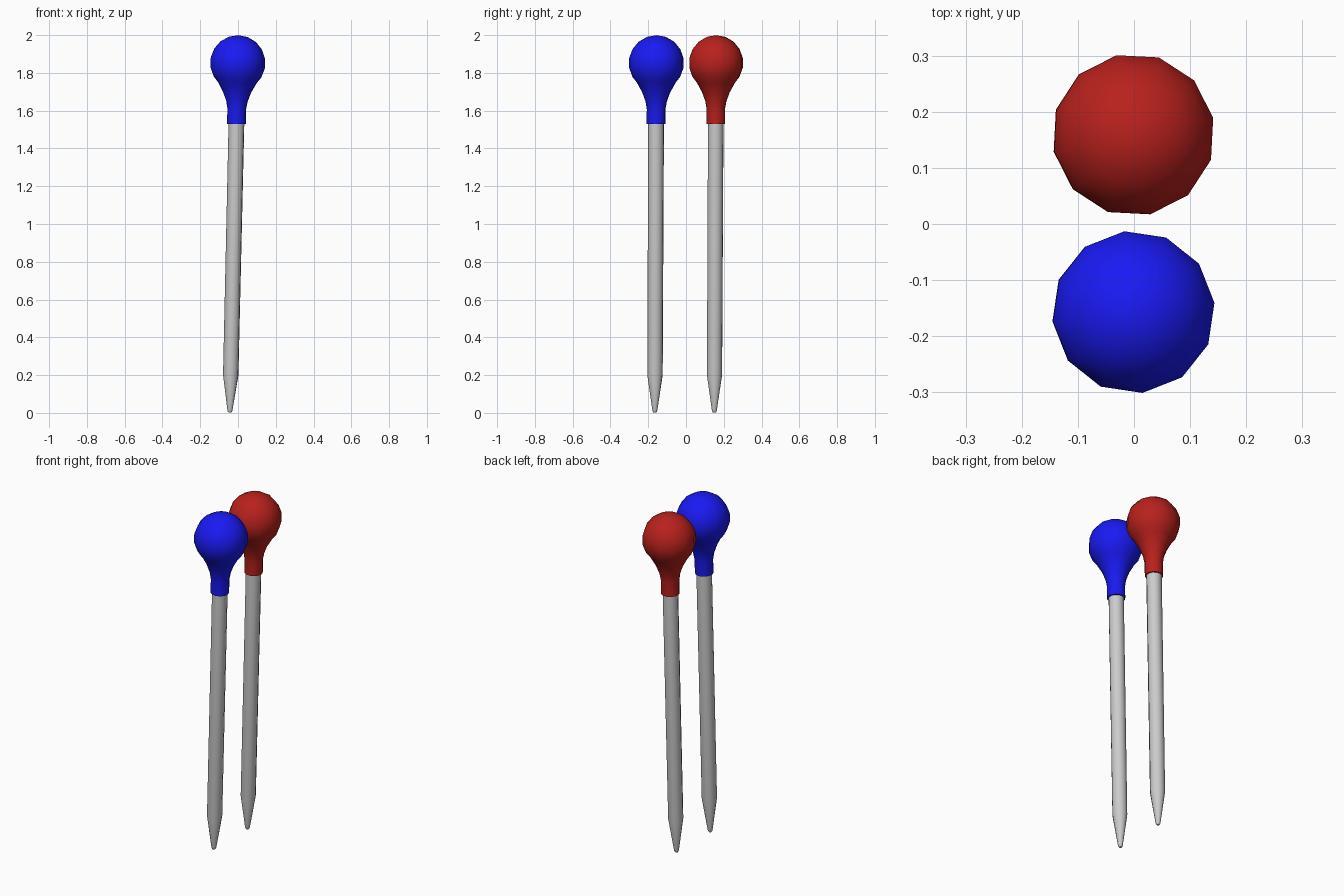
import bpy, bmesh
from math import sin, cos, pi, radians
from mathutils import Matrix, Vector

if "Cube" in bpy.data.objects:
    bpy.data.objects.remove(bpy.data.objects["Cube"])

SIDES = 12
HEAD_R, HEAD_Z = 0.147, 1.853


def lathe(name, profile, matrix, color=None):
    """Revolve (radius, height) points about the pin axis, closing both ends."""
    bm = bmesh.new()
    rings = []
    for r, z in profile:
        if r == 0:
            rings.append([bm.verts.new((0, 0, z))] * SIDES)
        else:
            rings.append([bm.verts.new((r * cos(2 * pi * i / SIDES), r * sin(2 * pi * i / SIDES), z))
                          for i in range(SIDES)])
    for low, high in zip(rings, rings[1:]):
        for i in range(SIDES):
            j = (i + 1) % SIDES
            corners = [low[i], low[j], high[j], high[i]]
            bm.faces.new(list(dict.fromkeys(corners)))
    if profile[0][0] > 0:
        bm.faces.new(rings[0][::-1])
    if profile[-1][0] > 0:
        bm.faces.new(rings[-1])
    bm.normal_update()
    mesh = bpy.data.meshes.new(name)
    bm.to_mesh(mesh)
    bm.free()
    obj = bpy.data.objects.new(name, mesh)
    bpy.context.collection.objects.link(obj)
    obj.matrix_world = matrix
    if color:
        mat = bpy.data.materials.new(name + "_plastic")
        mat.diffuse_color = color
        mat.use_nodes = True
        mat.node_tree.nodes["Principled BSDF"].inputs["Base Color"].default_value = mat.diffuse_color
        mesh.materials.append(mat)
    bpy.ops.object.select_all(action='DESELECT')
    obj.select_set(True)
    bpy.context.view_layer.objects.active = obj
    bpy.ops.object.shade_smooth_by_angle(angle=radians(40))
    return obj


# Needle: rounded point, taper, long straight shank
needle = [(0.007, 0.001), (0.012, 0.008), (0.014, 0.018), (0.041, 0.2), (0.042, 1.56)]

# Grip: collar flaring smoothly into a ball
grip = [(0.050, 1.53), (0.050, 1.61), (0.057, 1.65), (0.075, 1.698), (0.104, 1.75)]
grip += [(HEAD_R * cos(radians(a)), HEAD_Z + HEAD_R * sin(radians(a)))
         for a in (-30, -10, 10, 30, 50, 70)]
grip.append((0, HEAD_Z + HEAD_R))

# Two slightly leaning pins: colour, tip y, head y, twist
pins = [("blue", (0.01, 0.01, 0.9, 1), -0.165, -0.157, 6.5),
        ("red", (0.48, 0.015, 0.012, 1), 0.150, 0.159, 12)]
for label, color, tip_y, head_y, twist in pins:
    tip = Vector((-0.043, tip_y, 0))
    axis = Vector((-0.001, head_y, HEAD_Z)) - tip
    lean = Vector((0, 0, 1)).rotation_difference(axis).to_matrix().to_4x4()
    place = Matrix.Translation(tip) @ lean @ Matrix.Rotation(radians(twist), 4, 'Z')
    lathe(label + "_pin_needle", needle, place)
    lathe(label + "_pin_head", grip, place, color)
